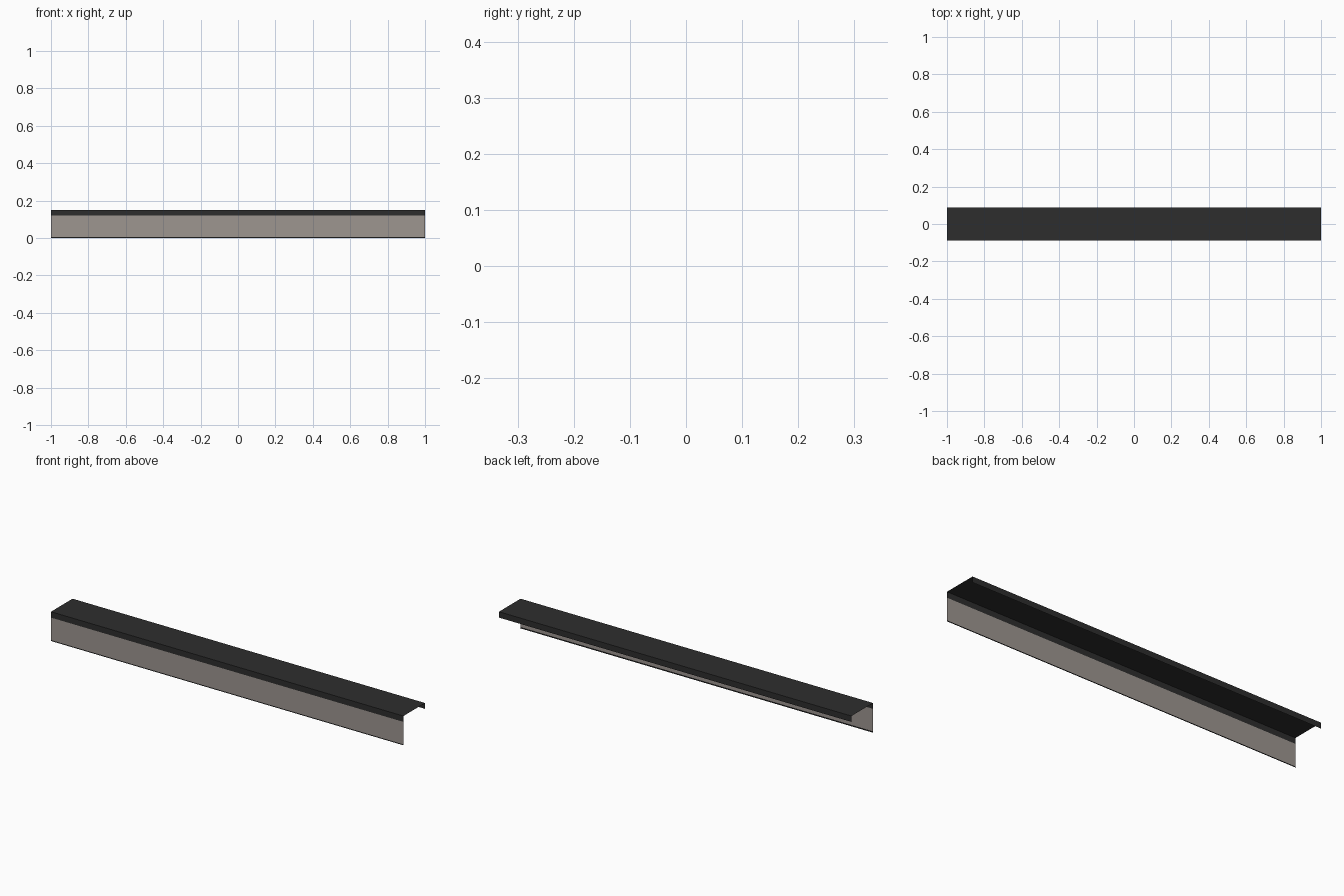
import bpy

if "Cube" in bpy.data.objects:
    bpy.data.objects.remove(bpy.data.objects["Cube"])

# Colours
def material(name, rgb):
    m = bpy.data.materials.new(name)
    m.diffuse_color = (*rgb, 1)
    m.use_nodes = True
    m.node_tree.nodes["Principled BSDF"].inputs["Base Color"].default_value = m.diffuse_color
    return m

dark = material("dark_charcoal", (0.027, 0.027, 0.027))
stone = material("warm_grey", (0.34, 0.305, 0.28))

# Open-ended sheet: a (y, z) profile swept along x
def sheet(name, profile, mat, half=1.0):
    n = len(profile)
    verts = [(x, y, z) for x in (-half, half) for y, z in profile]
    faces = [(i, i + 1, n + i + 1, n + i) for i in range(n - 1)]
    mesh = bpy.data.meshes.new(name)
    mesh.from_pydata(verts, [], faces)
    mesh.materials.append(mat)
    ob = bpy.data.objects.new(name, mesh)
    bpy.context.collection.objects.link(ob)
    return ob

W, TOP, LIP, EDGE = 0.0875, 0.15, 0.12, 0.005

# Top cap with a lip folded down at front and back
sheet("cap", [(W, LIP), (W, TOP), (-W, TOP), (-W, LIP)], dark)
# Front panel hanging below the front lip
sheet("front_panel", [(-W, LIP), (-W, EDGE)], stone)
# Thin dark trim along the panel's lower edge
sheet("bottom_trim", [(-W, EDGE), (-W, 0), (-W + 0.004, 0)], dark)
